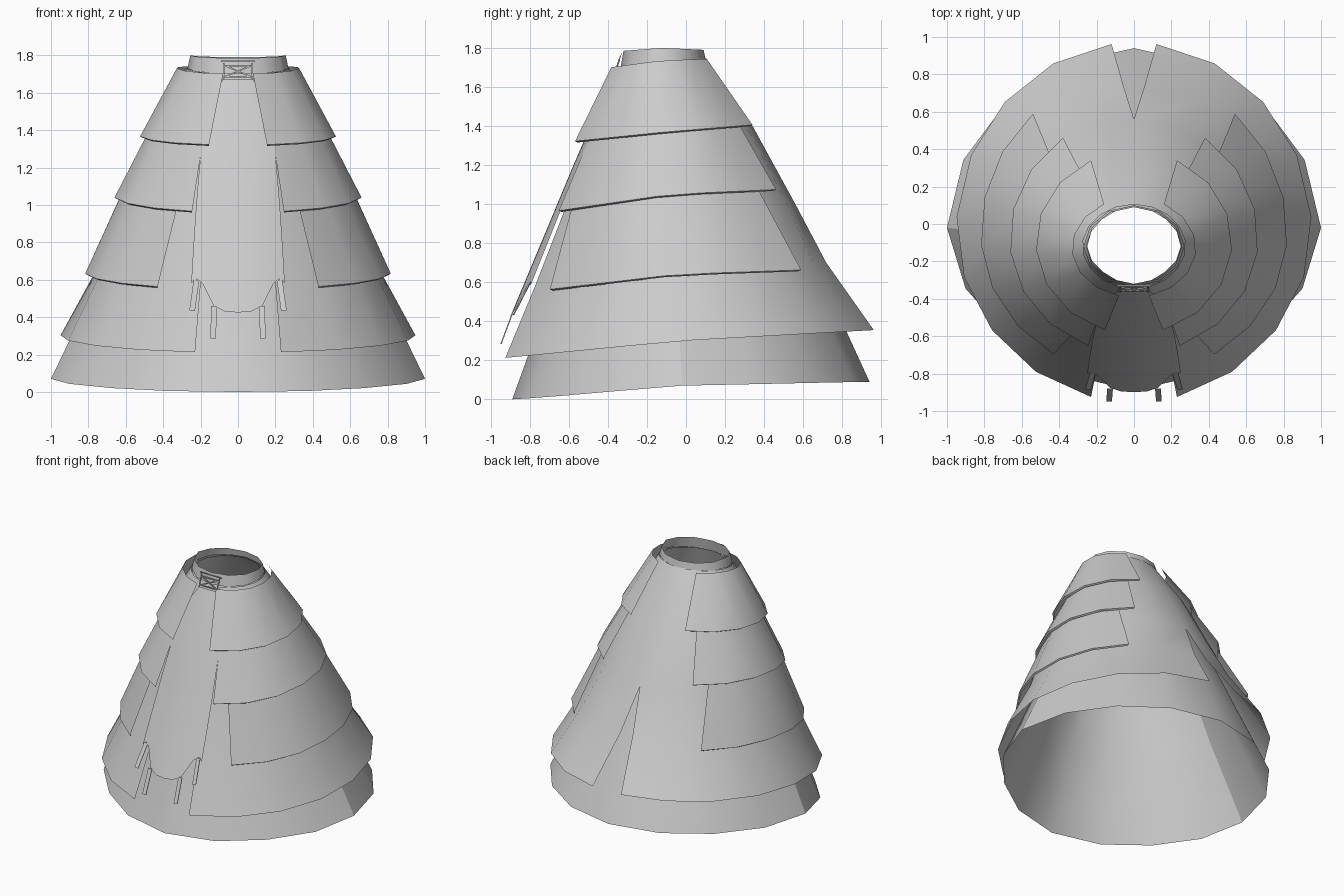
import bpy
import math
from mathutils import Vector

cube = bpy.data.objects.get("Cube")
if cube:
    bpy.data.objects.remove(cube, do_unlink=True)

grey = bpy.data.materials.new("cloth_grey")
grey.use_nodes = True
COLOUR = (0.6, 0.6, 0.6, 1)
grey.diffuse_color = COLOUR
grey.node_tree.nodes["Principled BSDF"].inputs["Base Color"].default_value = COLOUR


def make_object(name, verts, faces, mirror=True, angle=25):
    mesh = bpy.data.meshes.new(name)
    mesh.from_pydata(verts, [], faces)
    mesh.materials.append(grey)
    obj = bpy.data.objects.new(name, mesh)
    bpy.context.collection.objects.link(obj)
    bpy.ops.object.select_all(action="DESELECT")
    obj.select_set(True)
    bpy.context.view_layer.objects.active = obj
    bpy.ops.object.shade_smooth_by_angle(angle=math.radians(angle))
    if mirror:
        mod = obj.modifiers.new("mirror", "MIRROR")
        mod.merge_threshold = 0.0005
    return obj


def ring_point(ring, phi, pinch=0):
    """Point on an oval hoop; phi runs from the front round the left to the back.
    Pinch flattens the oval on its diagonals, twice as much in front."""
    rx, y_front, y_mid, y_back, z_front, z_side, z_back = ring
    c = math.cos(phi)
    reach, z_end = (y_mid - y_front, z_front) if c > 0 else (y_back - y_mid, z_back)
    size = 1 - pinch * (2 if c > 0 else 1) * math.sin(2 * phi) ** 2
    return (size * rx * math.sin(phi), y_mid - size * reach * c,
            z_side + (z_end - z_side) * abs(c))


def grid_faces(rows, cols):
    return [((r + 1) * cols + c, (r + 1) * cols + c + 1, r * cols + c + 1, r * cols + c)
            for r in range(rows - 1) for c in range(cols - 1)]


def cloth(name, rings, front_gaps, back_gaps, segments=8, pinch=0, angle=25):
    """Loft half a layer through hoops, top to bottom, then mirror it."""
    verts = []
    for ring, front, back in zip(rings, front_gaps, back_gaps):
        start = math.asin(front / ring[0])
        end = math.pi - math.asin(back / ring[0])
        verts += [ring_point(ring, start + (end - start) * i / segments, pinch)
                  for i in range(segments + 1)]
    return make_object(name, verts, grid_faces(len(rings), segments + 1), angle=angle)


# Hoops: half width, front y, middle y, back y, then z at front, side and back
closed = [0] * 5
cloth("underskirt", [
    (0.25, -0.32, -0.12, 0.09, 1.71, 1.73, 1.74),
    (0.44, -0.46, -0.10, 0.28, 1.32, 1.37, 1.42),
    (0.73, -0.68, -0.05, 0.66, 0.58, 0.63, 0.70),
    (1.00, -0.89, -0.02, 0.94, 0.00, 0.07, 0.09)], closed, closed, pinch=0.025)

cloth("waistband", [
    (0.255, -0.32, -0.12, 0.09, 1.785, 1.80, 1.79),
    (0.27, -0.335, -0.12, 0.10, 1.70, 1.73, 1.74)], closed, closed, 6, angle=45)

cloth("overskirt", [
    (0.275, -0.345, -0.12, 0.105, 1.70, 1.73, 1.745),
    (0.48, -0.51, -0.10, 0.33, 1.32, 1.37, 1.42),
    (0.62, -0.64, -0.08, 0.56, 0.97, 1.03, 1.00),
    (0.77, -0.80, -0.05, 0.72, 0.58, 0.63, 0.70),
    (0.95, -0.955, -0.02, 0.97, 0.21, 0.30, 0.355)],
    [0.08, 0.12, 0.155, 0.20, 0.23], [0, 0, 0, 0.05, 0.12], pinch=0.005)


# Three overlapping tiers, each with a hem turned under
def tier(name, top, bottom, fronts, backs):
    rx, yf, ym, yb, zf, zs, zb = bottom
    hem = (rx - 0.012, yf + 0.012, ym, yb - 0.012, zf - 0.007, zs - 0.007, zb - 0.007)
    cloth(name, [top, bottom, hem], fronts + fronts[-1:], backs + backs[-1:], 6)


tier("upper_tier", (0.33, -0.39, -0.13, 0.14, 1.70, 1.735, 1.745),
     (0.525, -0.59, -0.10, 0.39, 1.32, 1.37, 1.41), [0.08, 0.155], [0.16, 0.23])
tier("middle_tier", (0.49, -0.53, -0.10, 0.35, 1.33, 1.38, 1.42),
     (0.665, -0.695, -0.08, 0.58, 0.96, 1.05, 1.08), [0.19, 0.245], [0.28, 0.38])
tier("lower_tier", (0.63, -0.66, -0.07, 0.56, 1.00, 1.06, 1.08),
     (0.82, -0.81, -0.05, 0.80, 0.55, 0.64, 0.67), [0.32, 0.43], [0.45, 0.54])


# Front apron with a scalloped lower edge
def apron_y(x, z):
    stops = [(1.67, -0.36), (1.30, -0.535), (0.95, -0.68), (0.40, -0.91)]
    for (z0, y0), (z1, y1) in zip(stops, stops[1:]):
        if z >= z1 or z1 == stops[-1][0]:
            return y0 + (y1 - y0) * (z0 - z) / (z0 - z1) + 0.6 * x * x


scallop = [(0, 0.425), (0.07, 0.43), (0.13, 0.46), (0.155, 0.51), (0.19, 0.58), (0.22, 0.605), (0.25, 0.58)]
apron = []
for r in range(9):
    f = r / 8
    for x_low, z_low in scallop:
        x = x_low * (0.32 + 0.68 * f ** 0.35)
        z = 1.67 + (z_low - 1.67) * f
        apron.append((x, apron_y(x, z), z))
make_object("front_apron", apron, grid_faces(9, len(scallop)))


# Flat ribbons for the apron ties and the waist lacing
def ribbon(name, start, end, width, mirror=True):
    a, b = Vector(start), Vector(end)
    side = (b - a).cross(Vector((0, 1, 0))).normalized() * width / 2
    back = Vector((0, 0.006, 0))
    verts = [a + side, a - side, b - side, b + side]
    verts += [v + back for v in verts]
    faces = [(0, 1, 2, 3), (7, 6, 5, 4)]
    faces += [(i, i + 4, (i + 1) % 4 + 4, (i + 1) % 4) for i in range(4)]
    make_object(name, [tuple(v) for v in verts], faces, mirror)


ribbon("inner_apron_tie", (0.128, -0.885, 0.46), (0.133, -0.95, 0.285), 0.03)
ribbon("outer_apron_tie", (0.222, -0.80, 0.60), (0.245, -0.885, 0.435), 0.03)

LACE_LOW, LACE_HIGH = (-0.362, 1.685), (-0.343, 1.745)
for y, z in (LACE_LOW, LACE_HIGH):
    ribbon("lace_bar", (-0.07, y, z), (0.07, y, z), 0.008, False)
for way in (-1, 1):
    ribbon("lace_cross", (-0.07 * way, *LACE_LOW), (0.07 * way, *LACE_HIGH), 0.008, False)
ribbon("lace_top", (-0.09, -0.333, 1.768), (0.09, -0.333, 1.768), 0.006, False)
ribbon("lace_side", (0.075, -0.338, 1.76), (0.075, -0.367, 1.67), 0.008)
